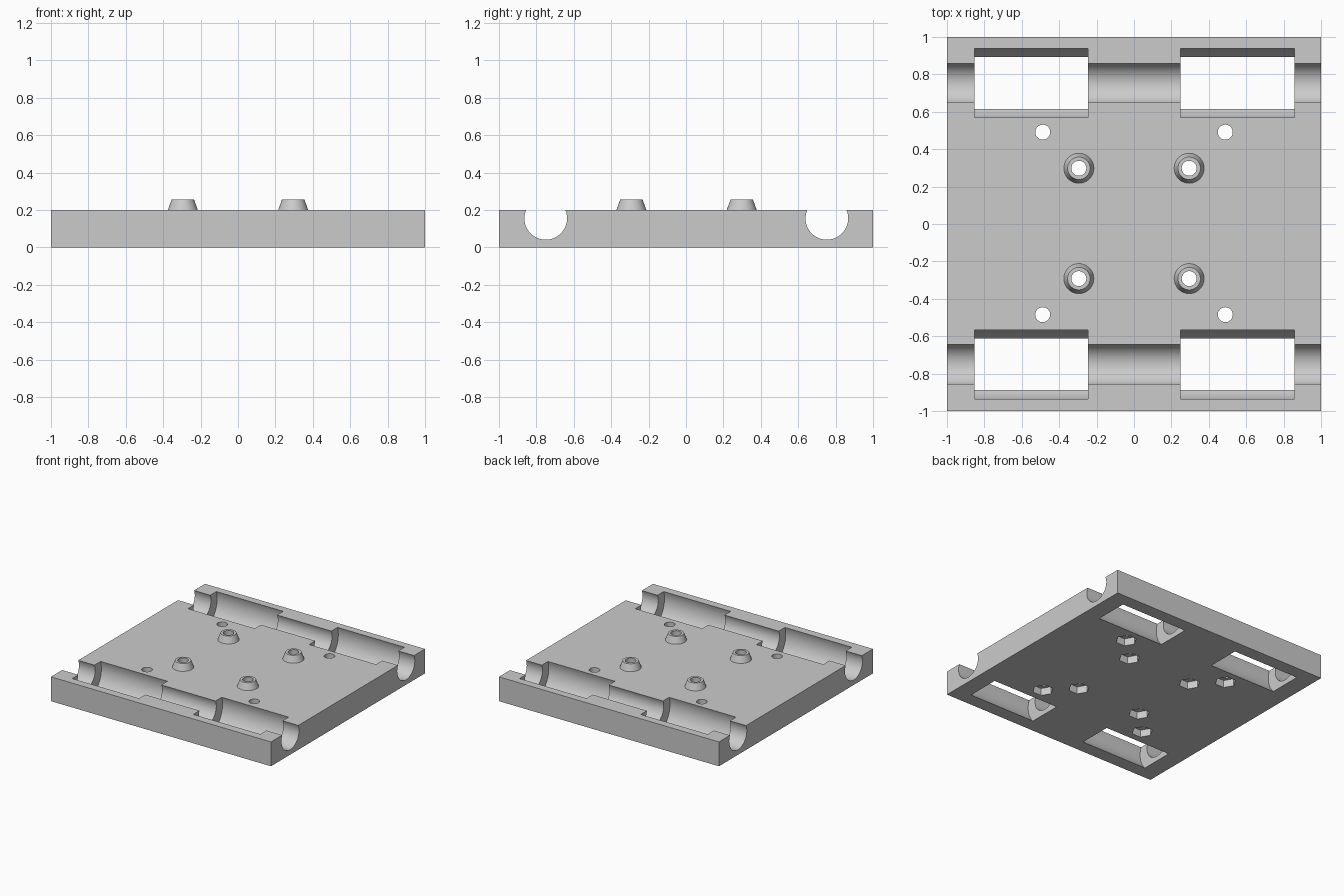
import bpy
from math import pi, radians

if "Cube" in bpy.data.objects:
    bpy.data.objects.remove(bpy.data.objects["Cube"])

grey = bpy.data.materials.new("plain_grey")
grey.use_nodes = True
colour = (0.6, 0.6, 0.6, 1)
grey.diffuse_color = colour
grey.node_tree.nodes["Principled BSDF"].inputs["Base Color"].default_value = colour

THICK = 0.2


def finish(name):
    ob = bpy.context.object
    ob.name = name
    ob.data.materials.append(grey)
    return ob


def rod(name, x0, x1, y, z, radius):
    """Cylinder lying along x."""
    bpy.ops.mesh.primitive_cylinder_add(
        vertices=64, radius=radius, depth=x1 - x0,
        location=((x0 + x1) / 2, y, z), rotation=(0, pi / 2, 0))
    return finish(name)


def post(name, x, y, z0, z1, r0, r1, sides):
    """Upright prism or cone from z0 to z1."""
    bpy.ops.mesh.primitive_cone_add(
        vertices=sides, radius1=r0, radius2=r1, depth=z1 - z0,
        location=(x, y, (z0 + z1) / 2), rotation=(0, 0, pi / 2 if sides == 6 else 0))
    return finish(name)


def combine(target, tool, operation):
    mod = target.modifiers.new(tool.name, "BOOLEAN")
    mod.operation, mod.solver, mod.object = operation, "EXACT", tool
    tool.hide_render = True
    bpy.context.view_layer.objects.active = target
    bpy.ops.object.modifier_apply(modifier=mod.name)
    bpy.data.objects.remove(tool)


# Base plate
bpy.ops.mesh.primitive_cube_add(size=2, location=(0, 0, THICK / 2))
plate = finish("carriage_plate")
plate.scale.z = THICK / 2
bpy.ops.object.transform_apply(location=True, rotation=False, scale=True)

# Rod channels and the wider bearing pockets that break through the underside
for y in (-0.75, 0.753):
    combine(plate, rod("rod_channel", -1.1, 1.1, y, 0.155, 0.114), "DIFFERENCE")
    for x0, x1 in ((-0.853, -0.245), (0.248, 0.857)):
        combine(plate, rod("bearing_pocket", x0, x1, y, 0.137, 0.195), "DIFFERENCE")

# Conical bosses, screw holes and hexagonal nut recesses
for sx in (-1, 1):
    for sy in (-1, 1):
        bx, by = sx * 0.295, sy * 0.295 + 0.003
        boss = post("boss", bx, by, THICK - 0.02, 0.255, 0.0875, 0.06, 48)
        combine(plate, boss, "UNION")
        for x, y in ((bx, by), (sx * 0.488, sy * 0.488 + 0.003)):
            combine(plate, post("screw_hole", x, y, -0.1, 0.4, 0.04, 0.04, 40), "DIFFERENCE")
            combine(plate, post("nut_recess", x, y, -0.06, 0.06, 0.08, 0.08, 6), "DIFFERENCE")

bpy.ops.object.select_all(action="DESELECT")
plate.select_set(True)
bpy.context.view_layer.objects.active = plate
bpy.ops.object.shade_smooth_by_angle(angle=radians(25))
